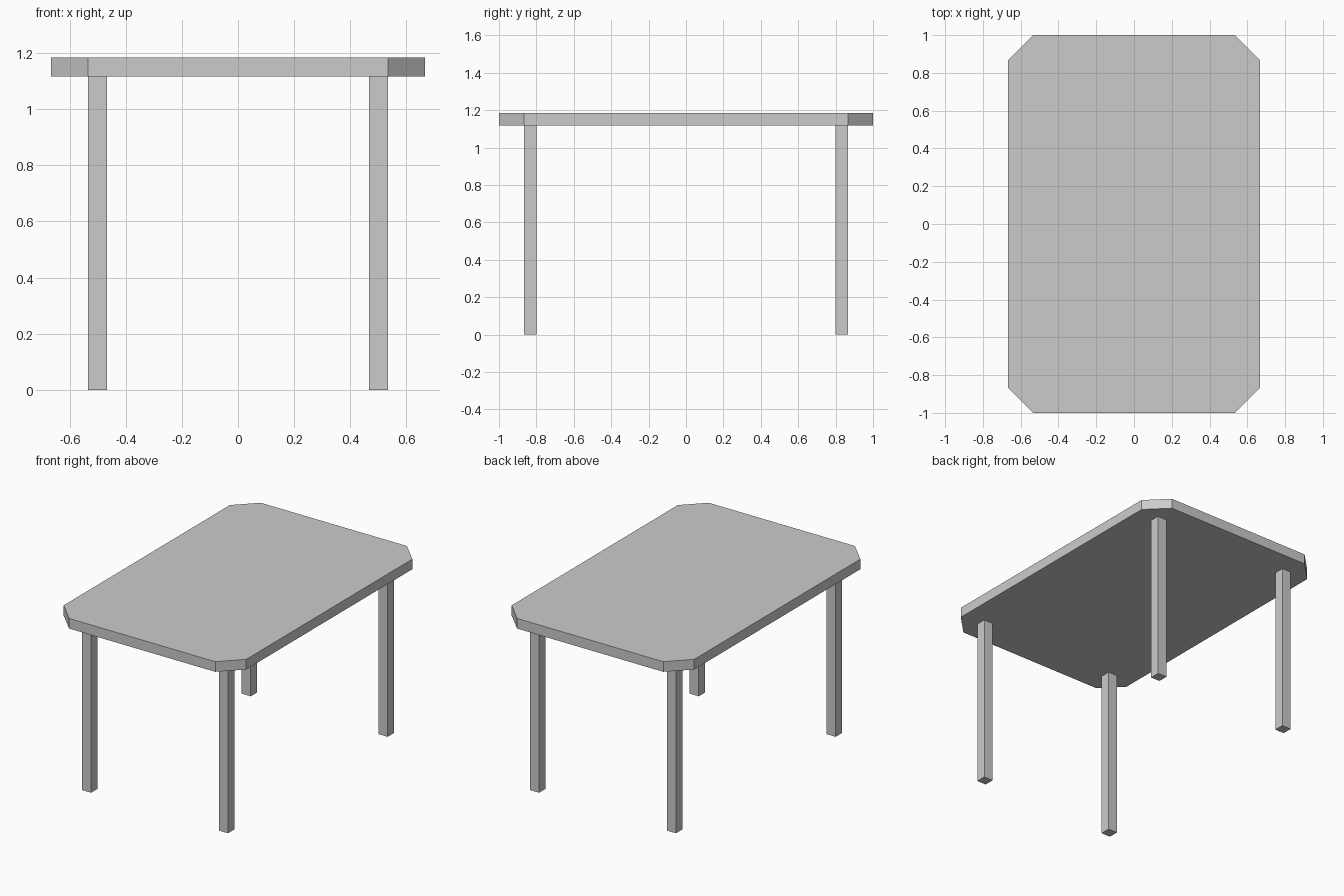
import bpy, bmesh

if "Cube" in bpy.data.objects:
    bpy.data.objects.remove(bpy.data.objects["Cube"])

HALF_X, HALF_Y, CUT = 0.667, 1.0, 0.133
TOP_Z0, TOP_Z1 = 1.117, 1.184
LEG = 0.067


def make_object(name, bm):
    bmesh.ops.recalc_face_normals(bm, faces=bm.faces)
    mesh = bpy.data.meshes.new(name)
    bm.to_mesh(mesh)
    bm.free()
    obj = bpy.data.objects.new(name, mesh)
    bpy.context.collection.objects.link(obj)
    return obj


def extruded(name, outline, z0, z1):
    bm = bmesh.new()
    face = bm.faces.new([bm.verts.new((x, y, z0)) for x, y in outline])
    side = bmesh.ops.extrude_face_region(bm, geom=[face], use_keep_orig=True)
    verts = [g for g in side["geom"] if isinstance(g, bmesh.types.BMVert)]
    bmesh.ops.translate(bm, verts=verts, vec=(0, 0, z1 - z0))
    return make_object(name, bm)


# Table top: slab with clipped corners
ix, iy = HALF_X - CUT, HALF_Y - CUT
outline = [(ix, -HALF_Y), (HALF_X, -iy), (HALF_X, iy), (ix, HALF_Y),
           (-ix, HALF_Y), (-HALF_X, iy), (-HALF_X, -iy), (-ix, -HALF_Y)]
extruded("table_top", outline, TOP_Z0, TOP_Z1)

# Four square legs, set in line with the corner cuts
h = LEG / 2
for y_name, sy in (("front", -1), ("back", 1)):
    for x_name, sx in (("left", -1), ("right", 1)):
        cx, cy = sx * (ix - h), sy * (iy - h)
        square = [(cx - h, cy - h), (cx + h, cy - h), (cx + h, cy + h), (cx - h, cy + h)]
        extruded(f"{y_name}_{x_name}_leg", square, 0, TOP_Z0)
